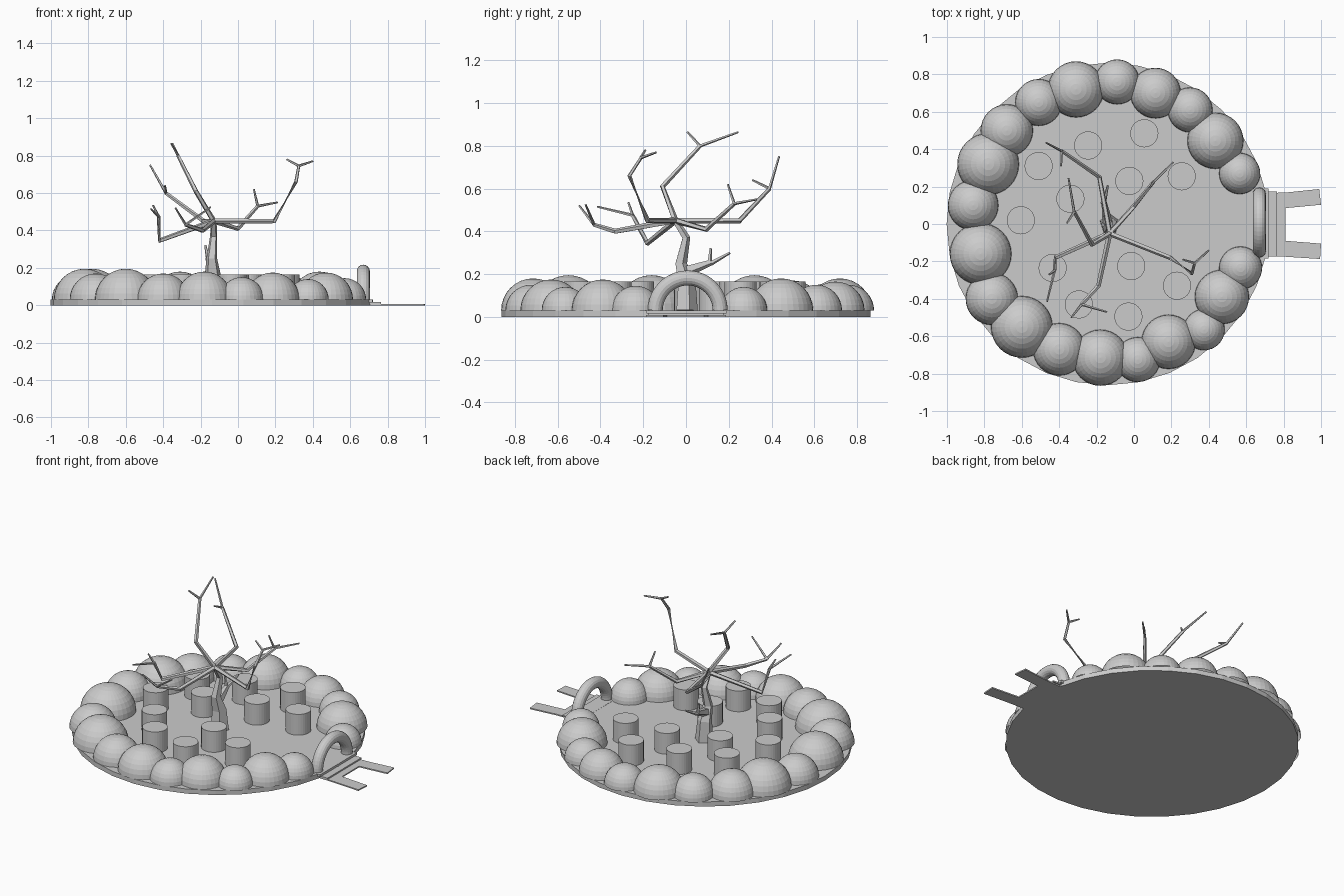
import bpy, bmesh, math
from mathutils import Vector

if "Cube" in bpy.data.objects:
    bpy.data.objects.remove(bpy.data.objects["Cube"])


def finish(name, bm, smooth=False):
    bmesh.ops.recalc_face_normals(bm, faces=bm.faces)
    me = bpy.data.meshes.new(name)
    bm.to_mesh(me)
    bm.free()
    ob = bpy.data.objects.new(name, me)
    bpy.context.collection.objects.link(ob)
    for p in me.polygons:
        p.use_smooth = smooth
    return ob


def cylinder(name, x, y, z0, z1, r, n):
    bm = bmesh.new()
    bmesh.ops.create_cone(bm, cap_ends=True, segments=n, radius1=r, radius2=r, depth=z1 - z0)
    bmesh.ops.translate(bm, verts=bm.verts, vec=(x, y, (z0 + z1) / 2))
    return finish(name, bm)


def dome(x, y, r):
    bm = bmesh.new()
    bmesh.ops.create_uvsphere(bm, u_segments=32, v_segments=16, radius=r)
    bmesh.ops.bisect_plane(bm, geom=bm.verts[:] + bm.edges[:] + bm.faces[:], dist=1e-5,
                           plane_co=(0, 0, 0), plane_no=(0, 0, -1), clear_outer=True)
    bmesh.ops.translate(bm, verts=bm.verts, vec=(x, y, 0.03))
    return finish("boulder", bm)


def tube(name, pts, radii, n=5, smooth=False):
    """Tapered tube swept through a path."""
    pts = [Vector(p) for p in pts]
    bm = bmesh.new()
    rings = []
    for i, p in enumerate(pts):
        d = (pts[min(i + 1, len(pts) - 1)] - pts[max(i - 1, 0)]).normalized()
        ref = Vector((1, 0, 0)) if abs(d.x) < 0.8 else Vector((0, 0, 1))
        u = d.cross(ref).normalized()
        v = d.cross(u)
        rings.append([bm.verts.new(p + radii[i] * (u * math.cos(a) + v * math.sin(a)))
                      for a in (2 * math.pi * k / n for k in range(n))])
    for a, b in zip(rings, rings[1:]):
        for k in range(n):
            bm.faces.new((a[k], a[(k + 1) % n], b[(k + 1) % n], b[k]))
    bm.faces.new(rings[0])
    bm.faces.new(rings[-1])
    return finish(name, bm, smooth)


def slab(name, outline, z0, z1):
    bm = bmesh.new()
    f = bm.faces.new([bm.verts.new((x, y, z0)) for x, y in outline])
    ext = bmesh.ops.extrude_face_region(bm, geom=[f])["geom"]
    for v in ext:
        if isinstance(v, bmesh.types.BMVert):
            v.co.z = z1
    return finish(name, bm)


# Ground disc
cylinder("ground_disc", -0.14, 0, 0, 0.03, 0.862, 32)

# Ring of half-buried boulders
for b in [(-.09, .76, .12), (.115, .70, .135), (.30, .61, .12), (.435, .445, .15),
          (.565, .27, .11), (.57, -.235, .115), (.47, -.39, .145), (.375, -.565, .11),
          (.185, -.63, .145), (.02, -.725, .12), (-.18, -.715, .15), (-.40, -.67, .14),
          (-.60, -.55, .165), (-.76, -.40, .14), (-.82, -.16, .165), (-.86, .10, .135),
          (-.78, .32, .165), (-.68, .50, .14), (-.51, .65, .125), (-.31, .72, .15)]:
    dome(*b)

# Seat stumps
for x, y in [(.055, .485), (-.245, .42), (-.51, .31), (-.025, .23), (.255, .255), (-.34, .135),
             (-.605, .02), (-.015, -.225), (-.435, -.235), (.23, -.33), (-.295, -.43), (-.03, -.495)]:
    cylinder("stump", x, y, 0.03, 0.165, 0.075, 32)

# Entrance arch
arc = [math.pi * i / 24 for i in range(25)]
tube("entrance_arch", [(.67, .008 + .152 * math.cos(a), .03 + .152 * math.sin(a)) for a in arc],
     [.035] * 25, 16)

# Doorstep and forked path
slab("doorstep_upper", [(.62, -.185), (.72, -.185), (.72, .19), (.62, .19)], .015, .031)
slab("doorstep_lower", [(.66, -.175), (.765, -.175), (.765, .175), (.66, .175)], .008, .017)
slab("forked_path", [(.68, -.17), (.81, -.175), (.995, -.187), (1, -.105), (.81, -.09),
                     (.81, .085), (1, .103), (.99, .187), (.81, .168), (.68, .165)], 0, .008)

# Tree trunk
hub = (-.13, -.05, .45)
tube("trunk", [(-.13, 0, .03), (-.135, 0, .16), (-.14, -.025, .25), (-.13, 0, .37), hub],
     [.055, .045, .03, .02, .016], 5)

# Main branches: path points, then twig tips from the last point
branches = [
    ([(.195, -.18, .45), (.31, -.265, .66), (.325, -.21, .745)], [(.40, -.14, .77), (.26, -.19, .78)]),
    ([(0, .095, .41), (.105, .225, .53)], [(.085, .195, .62), (.21, .33, .55)]),
    ([(-.225, -.11, .61), (-.32, .065, .80)], [(-.358, .005, .865), (-.35, .245, .865)]),
    ([(-.185, .25, .45), (-.385, .39, .60)], [(-.47, .435, .75), (-.39, .31, .64)]),
    ([(-.42, -.18, .345), (-.425, -.25, .475)], [(-.465, -.415, .515), (-.455, -.27, .535)]),
    ([(-.19, -.33, .40), (-.28, -.43, .43)], [(-.335, -.5, .52), (-.145, -.47, .525)]),
]
for path, tips in branches:
    pts = [hub] + path
    tube("branch", pts, [.015, .013, .010, .008][:len(pts)])
    for t in tips:
        tube("twig", [path[-1], t], [.008, .005])

# Low side branch on the trunk
tube("low_branch", [(-.14, -.01, .21), (-.15, .06, .235), (-.16, .115, .255)], [.03, .022, .015])
tube("low_twig", [(-.16, .115, .25), (-.14, .205, .30)], [.012, .006])
tube("low_twig", [(-.16, .11, .25), (-.175, .115, .32)], [.012, .006])
